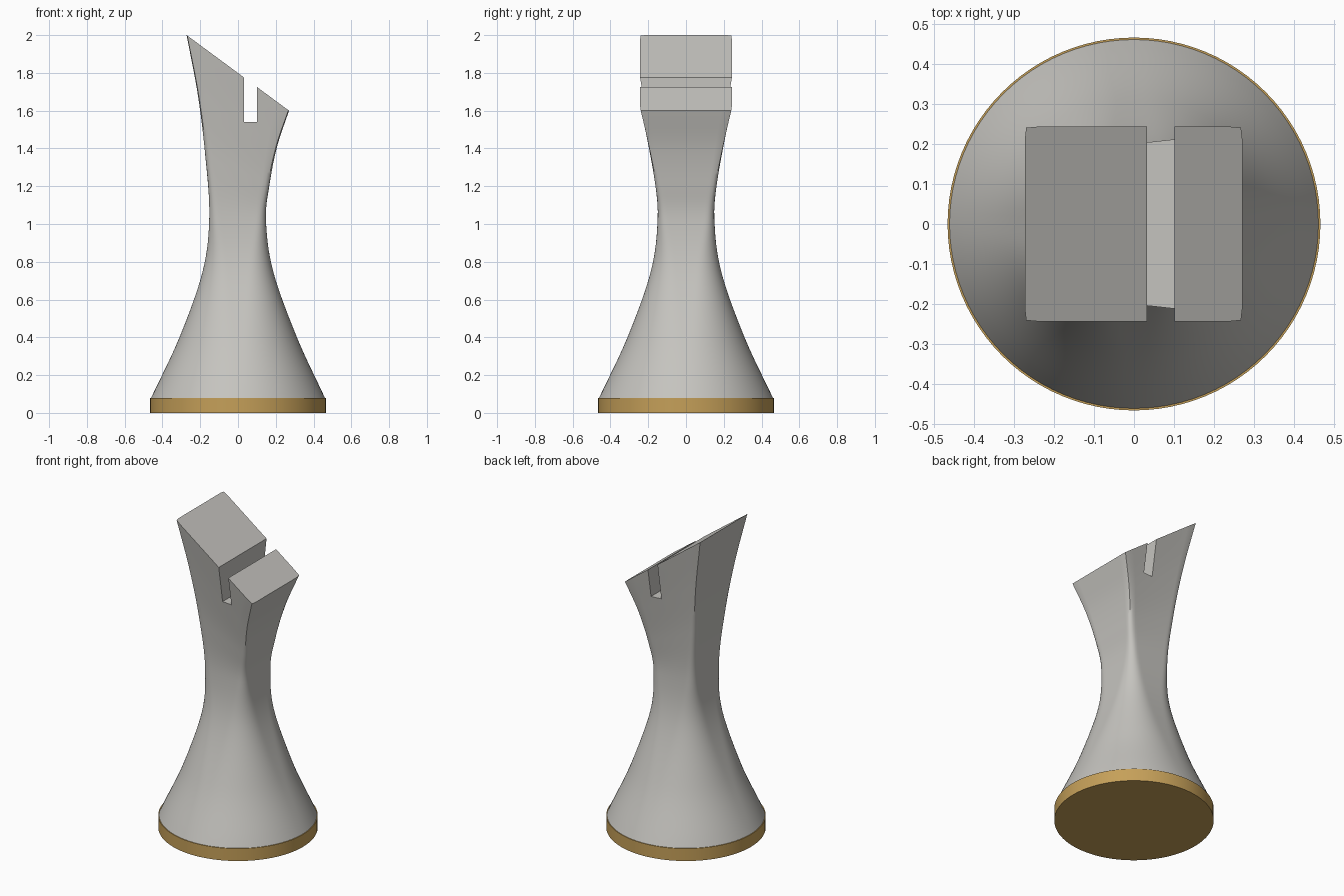
import bpy, bmesh, math

if "Cube" in bpy.data.objects:
    bpy.data.objects.remove(bpy.data.objects["Cube"])

SEGMENTS = 96


def material(name, color):
    m = bpy.data.materials.new(name)
    m.diffuse_color = (*color, 1)
    m.use_nodes = True
    m.node_tree.nodes["Principled BSDF"].inputs["Base Color"].default_value = m.diffuse_color
    return m


stone = material("warm grey", (0.56, 0.55, 0.52))
wood = material("golden wood", (0.56, 0.35, 0.10))


def add_object(name, bm, mat):
    bmesh.ops.recalc_face_normals(bm, faces=bm.faces)
    mesh = bpy.data.meshes.new(name)
    bm.to_mesh(mesh)
    bm.free()
    mesh.materials.append(mat)
    ob = bpy.data.objects.new(name, mesh)
    bpy.context.collection.objects.link(ob)
    return ob


def smooth(ob, angle):
    bpy.ops.object.select_all(action='DESELECT')
    ob.select_set(True)
    bpy.context.view_layer.objects.active = ob
    bpy.ops.object.shade_smooth_by_angle(angle=math.radians(angle))


def rounded_square(angle, c):
    """Point on a unit rounded square (corner radius c) at a polar angle."""
    ux, uy = math.cos(angle), math.sin(angle)
    a, b = abs(ux), abs(uy)
    r = 1 / max(a, b)
    k = 1 - c
    if min(a, b) * r > k:
        dot = k * (a + b)
        r = dot + math.sqrt(max(dot * dot - 2 * k * k + c * c, 0))
    return ux * r, uy * r


def catmull(p0, p1, p2, p3, t):
    return [0.5 * (2 * b + (c - a) * t + (2 * a - 5 * b + 4 * c - d) * t * t
                   + (3 * b - a - 3 * c + d) * t ** 3)
            for a, b, c, d in zip(p0, p1, p2, p3)]


# Sections: left z, right z, left x, right x, half depth, corner roundness
KEYS = [
    (0.08, 0.08, 0.460, 0.460, 0.460, 1.00),
    (0.40, 0.40, 0.310, 0.312, 0.310, 0.92),
    (0.75, 0.75, 0.187, 0.186, 0.186, 0.68),
    (1.04, 1.02, 0.152, 0.148, 0.150, 0.31),
    (1.36, 1.21, 0.173, 0.167, 0.165, 0.16),
    (1.68, 1.41, 0.212, 0.207, 0.201, 0.08),
    (2.00, 1.60, 0.272, 0.270, 0.243, 0.04),
]


def extend(a, b):
    return [2 * p - q for p, q in zip(a, b)]


# Body: round foot lofted into a slanted rectangular top
padded = [extend(KEYS[0], KEYS[1])] + KEYS + [extend(KEYS[-1], KEYS[-2])]
sections = [catmull(*padded[i:i + 4], s / 8)
            for i in range(len(KEYS) - 1) for s in range(8)] + [KEYS[-1]]
bm = bmesh.new()
rings = []
for zl, zr, xl, xr, hy, c in sections:
    ring = []
    for i in range(SEGMENTS):
        u, v = rounded_square(2 * math.pi * i / SEGMENTS, min(max(c, 0.02), 1))
        f = (u + 1) / 2
        ring.append(bm.verts.new((-xl + (xl + xr) * f, v * hy, zl + (zr - zl) * f)))
    rings.append(ring)
for lo, hi in zip(rings, rings[1:]):
    for i in range(SEGMENTS):
        j = (i + 1) % SEGMENTS
        bm.faces.new((lo[i], lo[j], hi[j], hi[i]))
bm.faces.new(rings[0][::-1])
bm.faces.new(rings[-1])
body = add_object("body", bm, stone)

# Slot through the slanted top
bm = bmesh.new()
bmesh.ops.create_cube(bm, size=1)
for v in bm.verts:
    v.co.x = 0.033 if v.co.x < 0 else 0.101
    v.co.z = 1.54 if v.co.z < 0 else 2.2
cutter = add_object("slot_cutter", bm, stone)
cutter.hide_render = True
mod = body.modifiers.new("slot", 'BOOLEAN')
mod.operation = 'DIFFERENCE'
mod.solver = 'EXACT'
mod.object = cutter
bpy.context.view_layer.objects.active = body
bpy.ops.object.modifier_apply(modifier=mod.name)
bpy.data.objects.remove(cutter)
smooth(body, 40)

# Base disc
bm = bmesh.new()
bmesh.ops.create_cone(bm, cap_ends=True, segments=SEGMENTS,
                      radius1=0.465, radius2=0.465, depth=0.08)
bmesh.ops.translate(bm, verts=bm.verts, vec=(0, 0, 0.04))
smooth(add_object("base_disc", bm, wood), 40)
